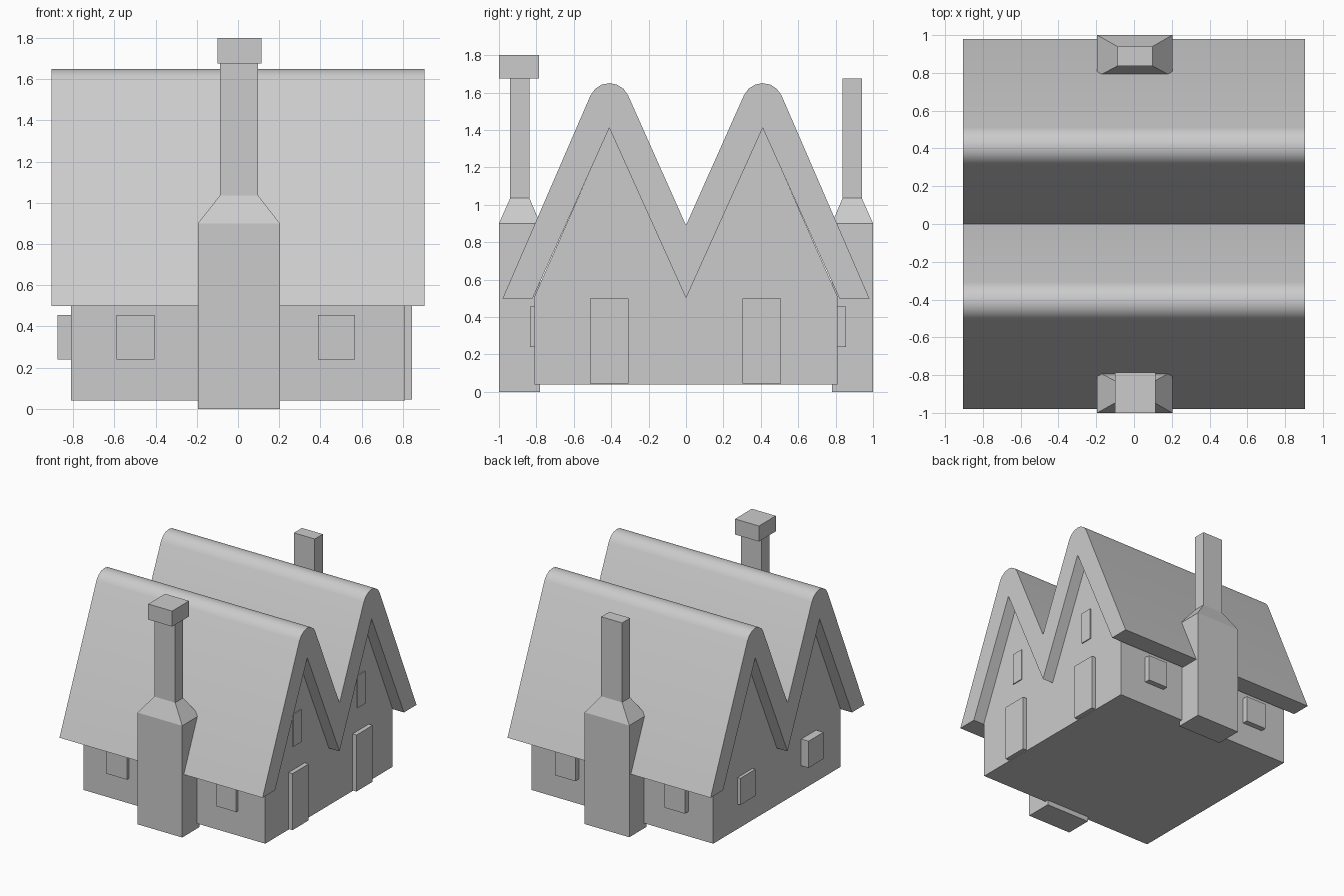
import bpy, bmesh
from math import sin, cos, radians

if "Cube" in bpy.data.objects:
    bpy.data.objects.remove(bpy.data.objects["Cube"])


def make(name, verts, faces):
    me = bpy.data.meshes.new(name)
    bm = bmesh.new()
    vs = [bm.verts.new(v) for v in verts]
    for f in faces:
        bm.faces.new([vs[i] for i in f])
    bmesh.ops.recalc_face_normals(bm, faces=bm.faces)
    # split concave end caps cleanly
    bmesh.ops.triangulate(bm, faces=[f for f in bm.faces if len(f.verts) > 4])
    bm.to_mesh(me)
    bm.free()
    ob = bpy.data.objects.new(name, me)
    bpy.context.collection.objects.link(ob)
    return ob


def loft(name, rings):
    """Closed solid through rings of equal point count."""
    n = len(rings[0])
    faces = [tuple(range(n)), tuple(range((len(rings) - 1) * n, len(rings) * n))]
    for r in range(len(rings) - 1):
        for i in range(n):
            j = (i + 1) % n
            faces.append((r * n + i, r * n + j, (r + 1) * n + j, (r + 1) * n + i))
    return make(name, [p for ring in rings for p in ring], faces)


def rect(x0, x1, y0, y1, z):
    return [(x0, y0, z), (x1, y0, z), (x1, y1, z), (x0, y1, z)]


def box(name, x0, x1, y0, y1, z0, z1):
    return loft(name, [rect(x0, x1, y0, y1, z0), rect(x0, x1, y0, y1, z1)])


def extrude_x(name, profile, half):
    return loft(name, [[(x, y, z) for y, z in profile] for x in (-half, half)])


# walls with twin gables
extrude_x("walls", [(-0.81, 0.04), (0.81, 0.04), (0.81, 0.51), (0.41, 1.415),
                    (0, 0.505), (-0.41, 1.415), (-0.81, 0.51)], 0.81)

# double-ridged roof with rounded ridges
def ridge(cy):
    return [(cy + 0.11 * sin(radians(a)), 1.54 + 0.11 * cos(radians(a)))
            for a in range(-66, 67, 22)]

outer = [(-0.98, 0.5)] + ridge(-0.41) + [(0, 0.89)] + ridge(0.41) + [(0.98, 0.5)]
inner = [(0.82, 0.5), (0.41, 1.41), (0, 0.5), (-0.41, 1.41), (-0.82, 0.5)]
roof = extrude_x("roof", outer + inner, 0.905)
bpy.context.view_layer.objects.active = roof
roof.select_set(True)
bpy.ops.object.shade_smooth_by_angle(angle=radians(30))

# chimneys front and back
for side, s in (("front", -1), ("back", 1)):
    loft(side + "_chimney", [
        rect(-0.195, 0.203, s * 0.78, s * 1.0, 0),
        rect(-0.195, 0.203, s * 0.78, s * 1.0, 0.9),
        rect(-0.088, 0.098, s * 0.837, s * 0.94, 1.035),
        rect(-0.088, 0.098, s * 0.837, s * 0.94, 1.675)])
box("chimney_cap", -0.1, 0.113, -1.0, -0.785, 1.675, 1.8)

# front and back windows
for side, y0, y1 in (("front", -0.835, -0.78), ("back", 0.78, 0.855)):
    for x0, x1 in ((-0.59, -0.405), (0.388, 0.568)):
        box(side + "_window", x0, x1, y0, y1, 0.24, 0.455)

# left side windows
box("left_window", -0.875, -0.78, -0.5, -0.31, 0.24, 0.455)
box("left_window", -0.835, -0.78, 0.31, 0.5, 0.24, 0.455)

# doors and small gable windows on the right
for c in (-0.41, 0.405):
    box("door", 0.78, 0.845, c - 0.103, c + 0.103, 0.045, 0.5)
    box("gable_window", 0.78, 0.818, c - 0.05, c + 0.05, 0.69, 0.95)
